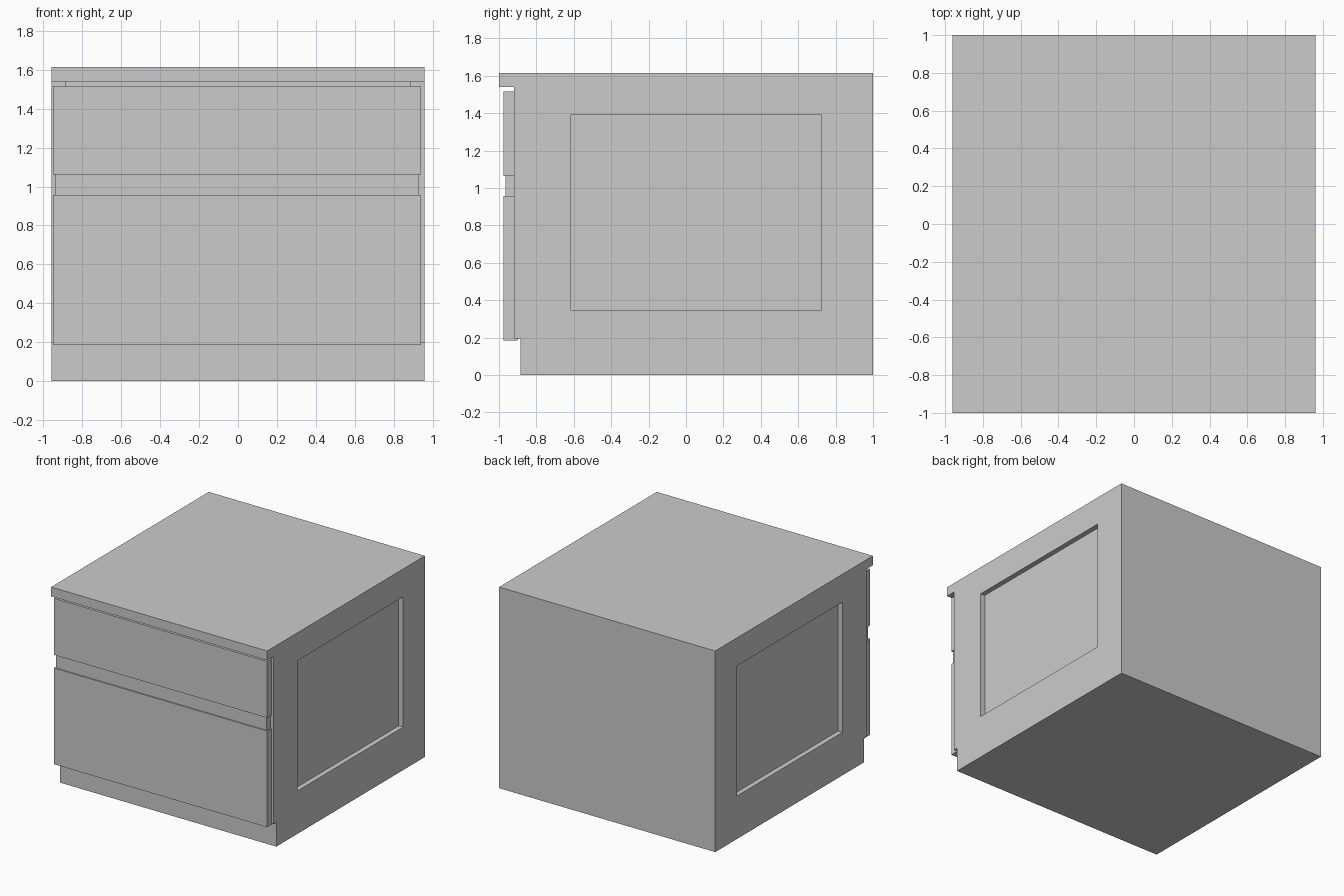
import bpy
import bmesh

cube = bpy.data.objects.get("Cube")
if cube:
    bpy.data.objects.remove(cube, do_unlink=True)

# Single painted finish
GREY = (0.6, 0.6, 0.6, 1.0)
paint = bpy.data.materials.new("grey_paint")
paint.use_nodes = True
paint.diffuse_color = GREY
paint.node_tree.nodes["Principled BSDF"].inputs["Base Color"].default_value = GREY


def finish(name, bm):
    bmesh.ops.recalc_face_normals(bm, faces=bm.faces)
    mesh = bpy.data.meshes.new(name)
    bm.to_mesh(mesh)
    bm.free()
    mesh.materials.append(paint)
    obj = bpy.data.objects.new(name, mesh)
    bpy.context.collection.objects.link(obj)
    return obj


def extrude_profile(name, profile, x0, x1):
    """Extrude a closed (y, z) profile along x."""
    bm = bmesh.new()
    face = bm.faces.new([bm.verts.new((x0, y, z)) for y, z in profile])
    ext = bmesh.ops.extrude_face_region(bm, geom=[face])
    moved = [v for v in ext["geom"] if isinstance(v, bmesh.types.BMVert)]
    bmesh.ops.translate(bm, verts=moved, vec=(x1 - x0, 0, 0))
    return finish(name, bm)


def box(name, x0, x1, y0, y1, z0, z1):
    return extrude_profile(name, [(y0, z0), (y1, z0), (y1, z1), (y0, z1)], x0, x1)


def cut(target, cutter):
    """Subtract the cutter, then discard it."""
    mod = target.modifiers.new("recess", "BOOLEAN")
    mod.operation = "DIFFERENCE"
    mod.solver = "EXACT"
    mod.object = cutter
    bpy.context.view_layer.objects.active = target
    bpy.ops.object.modifier_apply(modifier=mod.name)
    bpy.data.objects.remove(cutter, do_unlink=True)


# Carcass with overhanging top and toe kick
W = 0.96
carcass = extrude_profile("carcass", [
    (-0.885, 0), (1, 0), (1, 1.615), (-1, 1.615),
    (-1, 1.54), (-0.92, 1.54), (-0.92, 0.195), (-0.885, 0.195)], -W, W)

# Recessed panel on each side
for side in (-1, 1):
    a, b = sorted((side * (W - 0.04), side * (W + 0.1)))
    cut(carcass, box("side_recess_cutter", a, b, -0.615, 0.725, 0.345, 1.39))

# Shallow front opening behind the drawers
cut(carcass, box("front_opening_cutter", -0.885, 0.885, -0.95, -0.87, 0.25, 1.54))

# Drawer fronts and the rail between them
box("lower_drawer_front", -0.952, 0.941, -0.975, -0.90, 0.185, 0.957)
box("upper_drawer_front", -0.952, 0.941, -0.975, -0.90, 1.063, 1.517)
box("drawer_rail", -0.942, 0.931, -0.965, -0.90, 0.957, 1.063)
